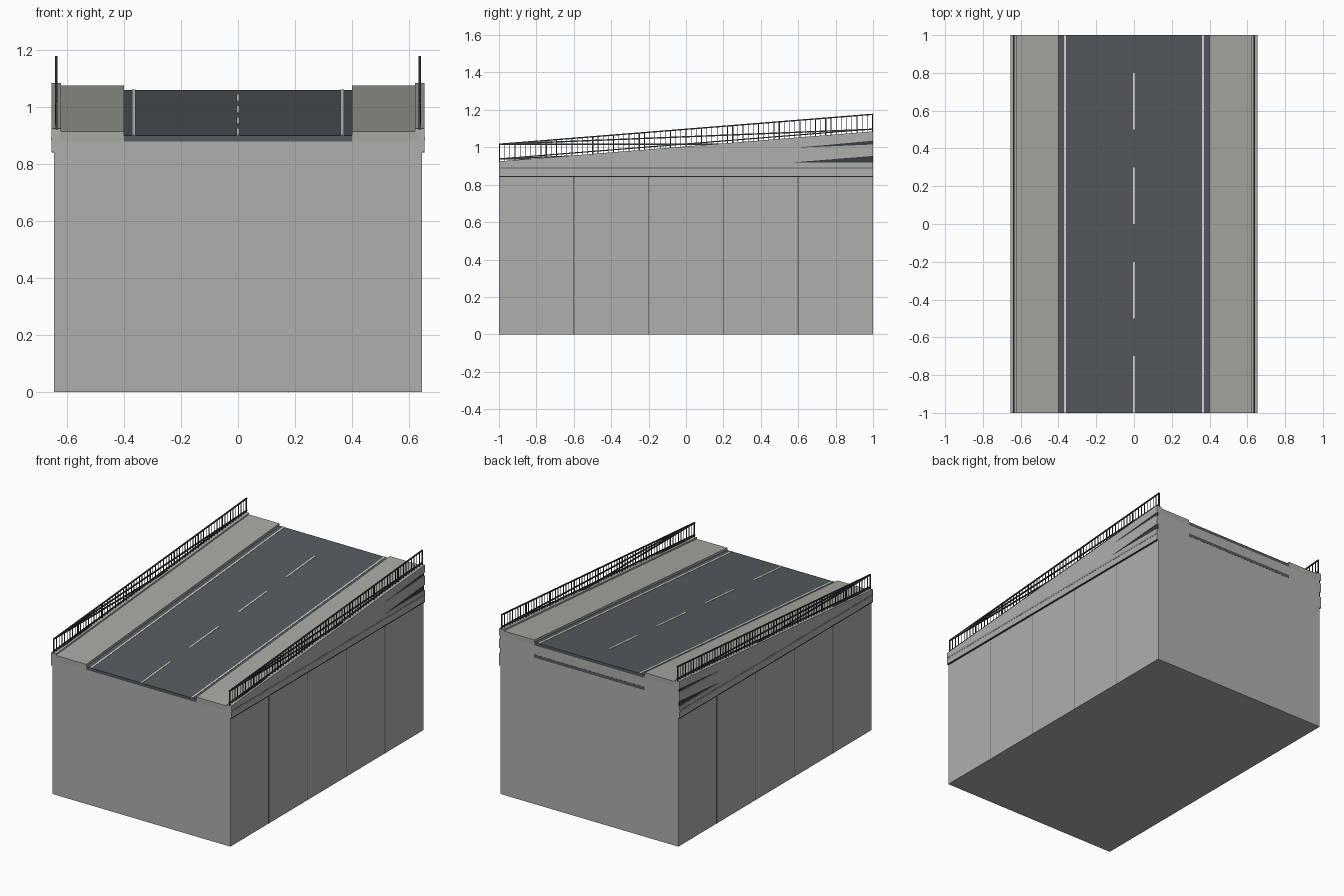
import bpy, bmesh

if "Cube" in bpy.data.objects:
    bpy.data.objects.remove(bpy.data.objects["Cube"])

SLOPE = 0.08  # rise of the ramp per unit of length


def material(name, hex_code):
    lin = []
    for i in (0, 2, 4):
        c = int(hex_code[i:i + 2], 16) / 255
        lin.append(c / 12.92 if c <= 0.04045 else ((c + 0.055) / 1.055) ** 2.4)
    m = bpy.data.materials.new(name)
    m.diffuse_color = (*lin, 1)
    m.use_nodes = True
    m.node_tree.nodes["Principled BSDF"].inputs["Base Color"].default_value = m.diffuse_color
    return m


CONCRETE = material("concrete", "AFAFAC")
PAVING = material("paving", "A9A9A2")
ASPHALT = material("asphalt", "555B5F")
WHITE = material("white_paint", "DCDCDA")
METAL = material("dark_metal", "3A3F42")
SEAM = material("seam_grey", "727270")
LEDGE = material("ledge_grey", "8C8C8A")


def prism(bm, x0, x1, profile):
    """Extrude a (y, z) outline from x0 to x1."""
    a = [bm.verts.new((x0, y, z)) for y, z in profile]
    b = [bm.verts.new((x1, y, z)) for y, z in profile]
    bm.faces.new(a)
    bm.faces.new(b[::-1])
    n = len(a)
    for i in range(n):
        j = (i + 1) % n
        bm.faces.new((a[i], b[i], b[j], a[j]))


def bar(bm, x0, x1, y0, y1, z0, z1, slope=SLOPE):
    """Box whose heights are given at y = -1 and rise with the slope."""
    r0, r1 = slope * (y0 + 1), slope * (y1 + 1)
    prism(bm, x0, x1, [(y0, z0 + r0), (y1, z0 + r1), (y1, z1 + r1), (y0, z1 + r0)])


def finish(name, bm, mat):
    bmesh.ops.recalc_face_normals(bm, faces=bm.faces)
    me = bpy.data.meshes.new(name)
    bm.to_mesh(me)
    bm.free()
    me.materials.append(mat)
    ob = bpy.data.objects.new(name, me)
    bpy.context.collection.objects.link(ob)
    return ob


def part(name, mat, build, mirror=False):
    bm = bmesh.new()
    build(bm)
    ob = finish(name, bm, mat)
    if mirror:
        mod = ob.modifiers.new("mirror", 'MIRROR')
        mod.use_axis[0] = True
    return ob


# Solid embankment block with its sloped top
part("embankment", CONCRETE,
     lambda bm: prism(bm, -0.645, 0.645, [(-1, 0), (1, 0), (1, 1.04), (-1, 0.88)]))

# Road slab, and the lower slab edge showing in the high end wall
part("road", ASPHALT, lambda bm: bar(bm, -0.4, 0.4, -1, 1, 0.88, 0.90))
part("lower_slab_edge", ASPHALT,
     lambda bm: bar(bm, -0.4, 0.4, 0.99, 1.001, 0.96, 0.98, 0))

# Pavements on both sides
part("pavement", PAVING, lambda bm: bar(bm, 0.4, 0.63, -1, 1, 0.875, 0.915), True)


# Painted lines
def centre_dashes(bm):
    for y in (-1, -0.5, 0, 0.5):
        bar(bm, -0.005, 0.005, y, y + 0.3, 0.899, 0.902)


part("centre_dashes", WHITE, centre_dashes)
part("edge_line", WHITE, lambda bm: bar(bm, 0.36, 0.371, -1, 1, 0.899, 0.902), True)

# Side cornice with two wedge-shaped slits at the high end
part("cornice", CONCRETE, lambda bm: prism(bm, 0.62, 0.654, [
    (-1, 0.845), (1, 0.845), (1, 0.92), (0.58, 0.92), (1, 0.954), (1, 1.015),
    (0.59, 0.998), (1, 1.035), (1, 1.085), (-1, 0.925)]), True)


def slit_backs(bm):
    prism(bm, 0.64, 0.649, [(0.58, 0.92), (1, 0.92), (1, 0.954)])
    prism(bm, 0.64, 0.649, [(0.59, 0.998), (1, 1.015), (1, 1.035)])


part("slit_backs", METAL, slit_backs, True)
part("cornice_line", LEDGE, lambda bm: bar(bm, 0.65, 0.655, -1, 1, 0.883, 0.895, 0), True)
part("cornice_shadow_gap", METAL,
     lambda bm: bar(bm, 0.645, 0.6545, -1, 1, 0.841, 0.847, 0), True)


# Vertical panel seams in the side walls
def wall_seams(bm):
    for y in (-0.6, -0.2, 0.2, 0.6):
        bar(bm, 0.642, 0.646, y - 0.003, y + 0.003, 0, 0.842, 0)


part("wall_seams", SEAM, wall_seams, True)


# Railings: the sloped one, and the shallower ones sinking into the cornice
def railing(slope, end, count):
    def build(bm):
        for z0, z1 in ((0.935, 0.941), (1.013, 1.02)):
            last = end if z0 > 1 else min(end, -1 + 0.016 / max(SLOPE - slope, 0.001))
            bar(bm, 0.633, 0.641, -1, last, z0, z1, slope)
        for i in range(count + 1):
            y = -0.997 + i * 1.994 / count
            if y > end:
                break
            w = 0.0035 if i % 9 == 0 else 0.0017
            foot = 0.92 + (SLOPE - slope) * (y + 1)
            bar(bm, 0.637 - w, 0.637 + w, y - w, y + w, foot, 1.016, slope)
    return build


part("main_railing", METAL, railing(SLOPE, 1, 72), True)
part("middle_railing", METAL, railing(SLOPE / 2, 1, 72), True)
part("level_railing", METAL, railing(0, 0.18, 72), True)
